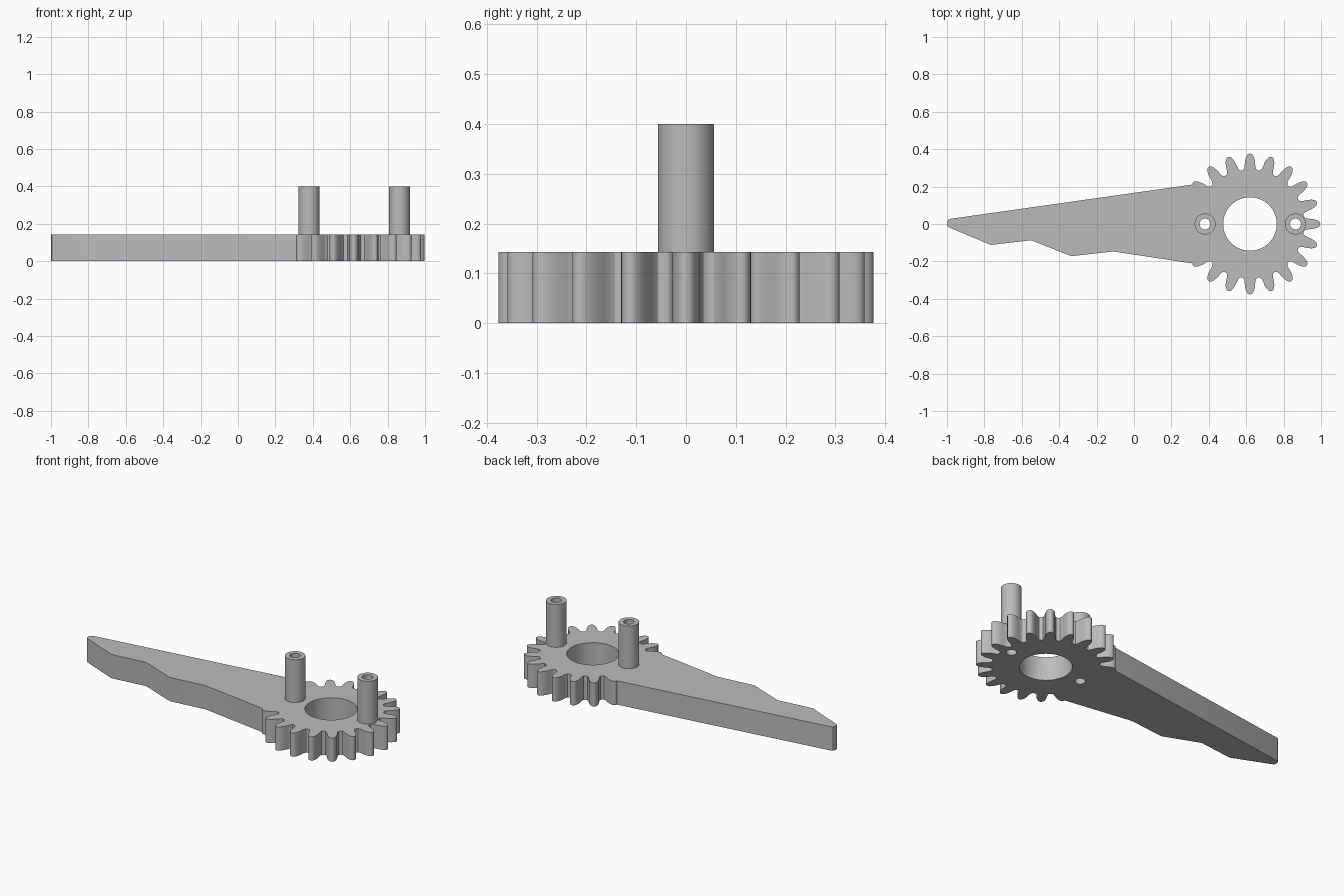
import bpy, bmesh
from math import sin, cos, pi, radians

default = bpy.data.objects.get("Cube")
if default:
    bpy.data.objects.remove(default, do_unlink=True)

GEAR_X, TEETH, THICK, PIN_TOP = 0.62, 20, 0.143, 0.40
PIN_XS = (0.38, 0.863)
PIN_R, BORE_R, HUB_R = 0.056, 0.029, 0.143

grey = bpy.data.materials.new("plain grey")
grey.use_nodes = True
colour = (0.5, 0.5, 0.5, 1)
grey.diffuse_color = colour
grey.node_tree.nodes["Principled BSDF"].inputs["Base Color"].default_value = colour


def circle(x, radius, n=48):
    return [(x + radius * cos(2 * pi * i / n), radius * sin(2 * pi * i / n)) for i in range(n)]


def extrude_loops(name, loops, z0, z1):
    """Fill an outline with holes and extrude it upward."""
    bm = bmesh.new()
    for loop in loops:
        verts = [bm.verts.new((x, y, z0)) for x, y in loop]
        for a, b in zip(verts, verts[1:] + verts[:1]):
            bm.edges.new((a, b))
    bmesh.ops.triangle_fill(bm, edges=bm.edges[:], use_beauty=True)
    top = bmesh.ops.extrude_face_region(bm, geom=bm.faces[:], use_keep_orig=True)
    moved = [v for v in top["geom"] if isinstance(v, bmesh.types.BMVert)]
    bmesh.ops.translate(bm, verts=moved, vec=(0, 0, z1 - z0))
    bmesh.ops.recalc_face_normals(bm, faces=bm.faces[:])
    mesh = bpy.data.meshes.new(name)
    bm.to_mesh(mesh)
    bm.free()
    mesh.materials.append(grey)
    obj = bpy.data.objects.new(name, mesh)
    bpy.context.collection.objects.link(obj)
    bpy.ops.object.select_all(action='DESELECT')
    obj.select_set(True)
    bpy.context.view_layer.objects.active = obj
    bpy.ops.object.shade_smooth_by_angle(angle=radians(32))
    return obj


# Half a tooth: radius and angle from its centre line, gap to tip
flank = [(0.290, 8.2), (0.293, 6.9), (0.302, 5.8), (0.318, 5.1), (0.335, 4.6),
         (0.352, 3.7), (0.365, 2.7), (0.373, 1.6), (0.376, 0.5)]
tooth = [(r, -a) for r, a in flank] + [(r, a) for r, a in reversed(flank)]

# Toothed edge, leaving the side joined to the arm open
step = 360 / TEETH
edge = [(r, k * step + a) for k in range(-8, 9) for r, a in tooth if abs(k * step + a) < 146]
outline = [(GEAR_X + r * cos(radians(a)), r * sin(radians(a))) for r, a in edge]

# Tapering arm with a stepped front edge and a rounded tip
outline += [(-0.98, 0.028), (-0.993, 0.022), (-1, 0.010), (-1, -0.005), (-0.994, -0.015),
            (-0.98, -0.022), (-0.765, -0.112), (-0.55, -0.087), (-0.335, -0.172), (-0.11, -0.147)]

holes = [circle(GEAR_X, HUB_R, 64)] + [circle(x, BORE_R) for x in PIN_XS]
extrude_loops("geared_arm", [outline] + holes, 0, THICK)

# Hollow pins on either side of the hub hole
for side, x in zip(("inner", "outer"), PIN_XS):
    extrude_loops(side + "_pin", [circle(x, PIN_R), circle(x, BORE_R)], THICK, PIN_TOP)
